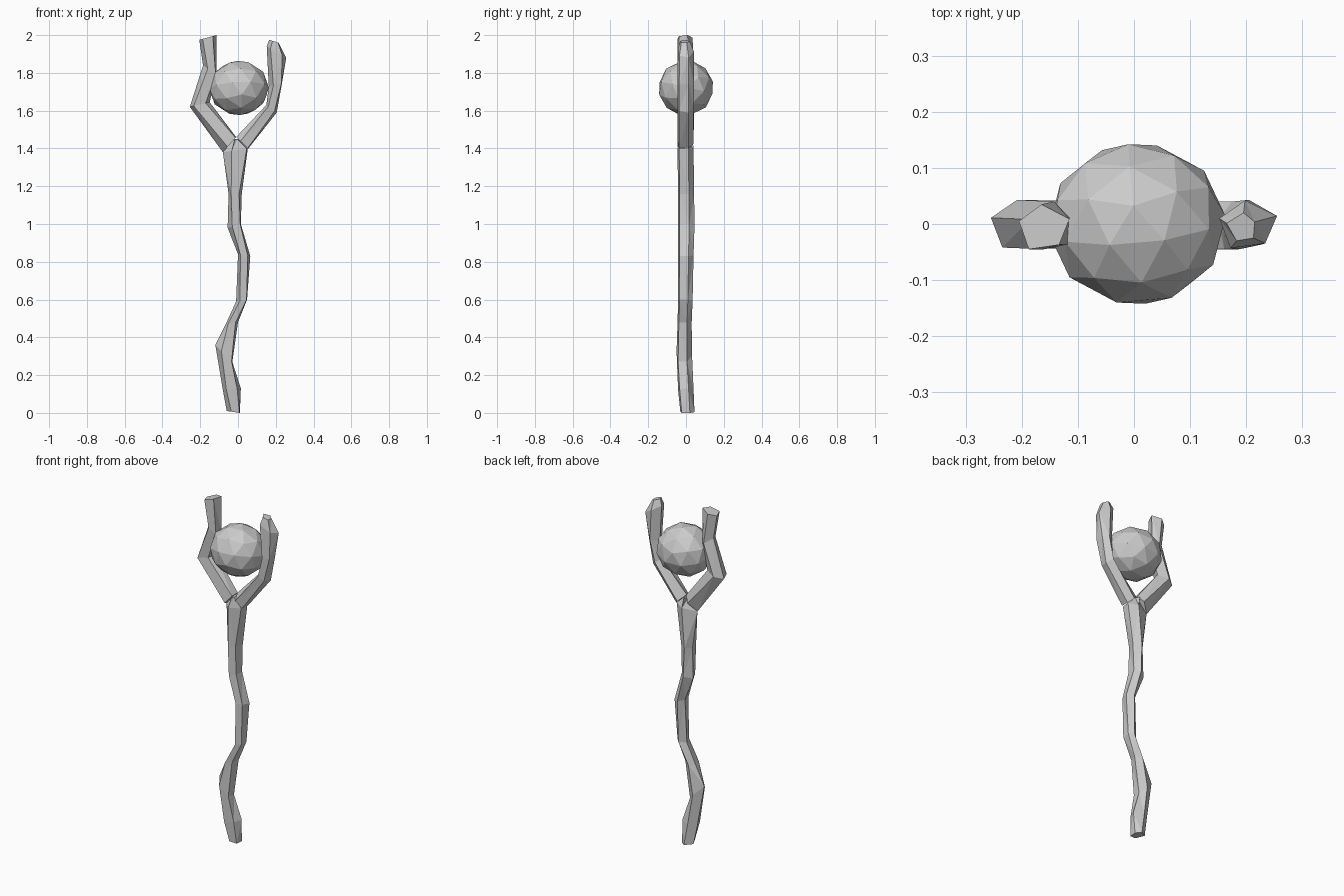
import bpy, bmesh
from mathutils import Matrix, Euler

# five-sided cross-section: (side to side, front to back), both -1..1
SECTION = [(-1, 0.25), (-0.45, -1), (0.75, -0.8), (1, 0.35), (0.05, 1)]


def limb(name, stations):
    """Faceted tube; each station is left x, z, right x, z, front y, back y."""
    bm = bmesh.new()
    rings = []
    for i, (xl, zl, xr, zr, y0, y1) in enumerate(stations):
        flip = -1 if i % 2 else 1
        ring = []
        for u, v in SECTION:
            t = (u + 1) / 2
            # slight skew on alternate rings gives a gnarled twist
            if abs(u) < 1:
                t += 0.08 * flip
            ring.append(bm.verts.new((xl + (xr - xl) * t,
                                      y0 + (y1 - y0) * (v + 1) / 2,
                                      zl + (zr - zl) * t)))
        rings.append(ring)
    n = len(SECTION)
    for a, b in zip(rings, rings[1:]):
        for k in range(n):
            bm.faces.new((a[k], a[(k + 1) % n], b[(k + 1) % n], b[k]))
    bm.faces.new(rings[0])
    bm.faces.new(rings[-1])
    bmesh.ops.triangulate(bm, faces=bm.faces[:])
    bmesh.ops.recalc_face_normals(bm, faces=bm.faces[:])
    finish(name, bm)


def finish(name, bm):
    mesh = bpy.data.meshes.new(name)
    bm.to_mesh(mesh)
    bm.free()
    bpy.context.collection.objects.link(bpy.data.objects.new(name, mesh))


# crooked shaft
limb("shaft", [
    (-0.06, 0.01, 0.01, 0.0, -0.03, 0.045),
    (-0.08, 0.12, 0.015, 0.13, -0.042, 0.04),
    (-0.12, 0.36, -0.03, 0.27, -0.05, 0.032),
    (-0.065, 0.47, 0.0, 0.48, -0.045, 0.03),
    (-0.01, 0.59, 0.048, 0.60, -0.042, 0.035),
    (0.0, 0.84, 0.065, 0.83, -0.042, 0.04),
    (-0.055, 0.98, 0.015, 1.0, -0.042, 0.045),
    (-0.05, 1.16, 0.02, 1.16, -0.042, 0.043),
    (-0.08, 1.38, 0.052, 1.40, -0.045, 0.04),
    (-0.02, 1.45, 0.0, 1.45, -0.04, 0.036),
])

# forked prongs
limb("left_prong", [
    (-0.08, 1.38, -0.01, 1.46, -0.045, 0.04),
    (-0.255, 1.62, -0.15, 1.645, -0.042, 0.043),
    (-0.185, 1.84, -0.115, 1.79, -0.045, 0.04),
    (-0.205, 1.975, -0.115, 2.0, -0.045, 0.035),
])
limb("right_prong", [
    (-0.01, 1.46, 0.055, 1.40, -0.045, 0.04),
    (0.15, 1.63, 0.205, 1.59, -0.045, 0.04),
    (0.163, 1.73, 0.232, 1.74, -0.045, 0.043),
    (0.152, 1.94, 0.255, 1.88, -0.043, 0.042),
    (0.165, 1.975, 0.215, 1.96, -0.03, 0.02),
])

# faceted orb held between the prongs
bm = bmesh.new()
bmesh.ops.create_icosphere(bm, subdivisions=2, radius=0.15)
bm.transform(Matrix.Translation((0.005, 0, 1.72))
             @ Matrix.Diagonal((1.06, 0.98, 0.98, 1))
             @ Euler((-0.22, 0.05, 0.4)).to_matrix().to_4x4())
finish("orb", bm)
